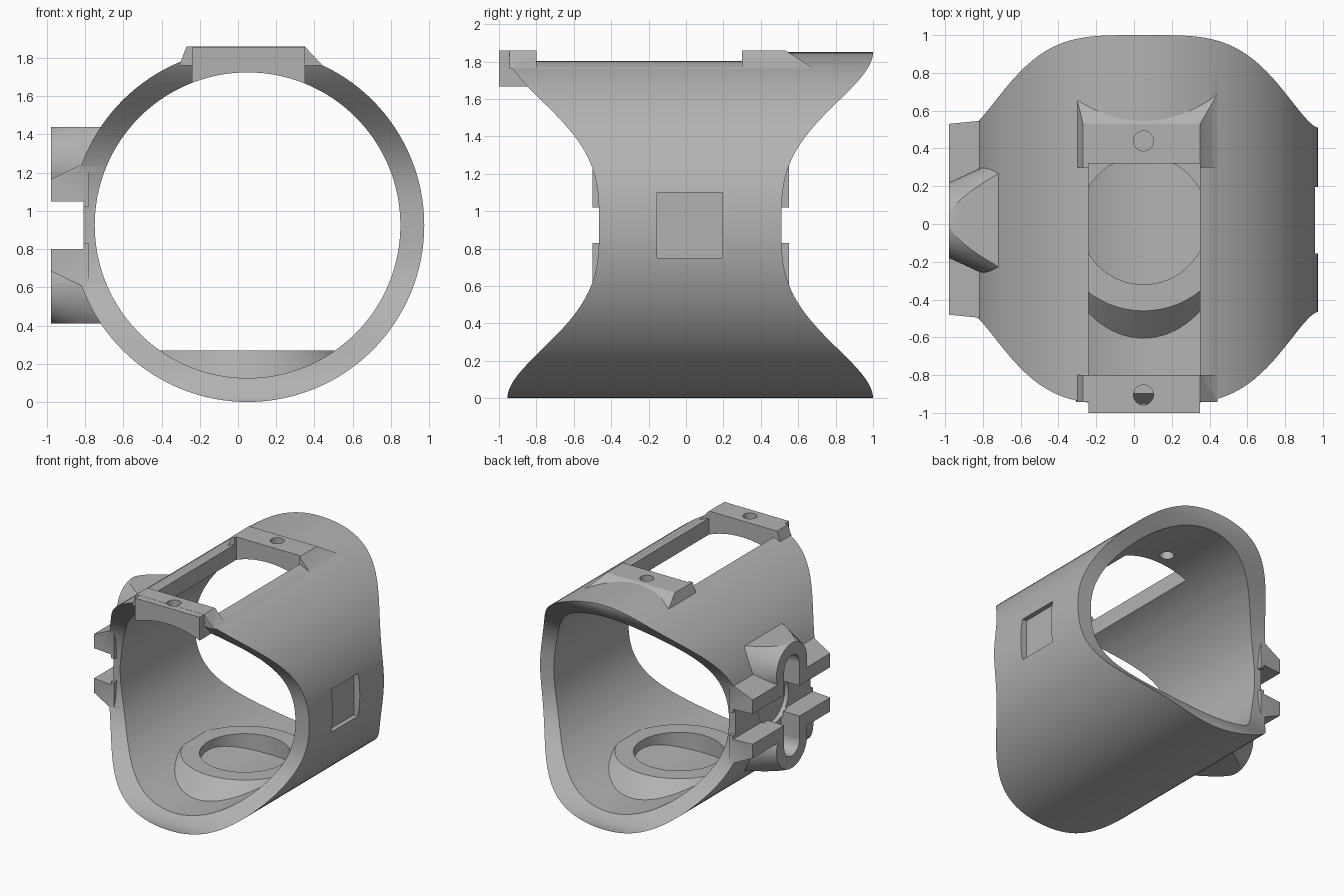
import bpy, bmesh, math
from mathutils import Matrix, Vector

if "Cube" in bpy.data.objects:
    bpy.data.objects.remove(bpy.data.objects["Cube"])

CX, CY, CZ, R_OUT, R_IN = 0.05, 0.0225, 0.925, 0.925, 0.80

grey = bpy.data.materials.new("matte grey")
grey.diffuse_color = (0.45, 0.45, 0.45, 1)
grey.use_nodes = True
grey.node_tree.nodes["Principled BSDF"].inputs["Base Color"].default_value = grey.diffuse_color


def finish(name, bm):
    bmesh.ops.recalc_face_normals(bm, faces=bm.faces)
    me = bpy.data.meshes.new(name)
    bm.to_mesh(me)
    bm.free()
    me.materials.append(grey)
    ob = bpy.data.objects.new(name, me)
    bpy.context.collection.objects.link(ob)
    return ob


def hull(name, pts):
    bm = bmesh.new()
    for p in pts:
        bm.verts.new(p)
    bmesh.ops.convex_hull(bm, input=bm.verts)
    bmesh.ops.dissolve_limit(bm, angle_limit=0.01, verts=bm.verts, edges=bm.edges)
    return finish(name, bm)


def rect(x0, x1, y0, y1, z):
    return [(x, y, z) for x in (x0, x1) for y in (y0, y1)]


def box(name, x0, x1, y0, y1, z0, z1):
    return hull(name, rect(x0, x1, y0, y1, z0) + rect(x0, x1, y0, y1, z1))


def cone(name, a, b, ra, rb, n=48):
    """Cone or cylinder from point a (radius ra) to point b (radius rb)."""
    a, b = Vector(a), Vector(b)
    rot = (b - a).to_track_quat('Z', 'Y').to_matrix().to_4x4()
    bm = bmesh.new()
    bmesh.ops.create_cone(bm, cap_ends=True, segments=n, radius1=ra, radius2=rb,
                          depth=(b - a).length,
                          matrix=Matrix.Translation((a + b) / 2) @ rot)
    return finish(name, bm)


def combine(ob, other, op):
    mod = ob.modifiers.new("cut", 'BOOLEAN')
    mod.operation, mod.solver, mod.object = op, 'EXACT', other
    bpy.context.view_layer.objects.active = ob
    bpy.ops.object.modifier_apply(modifier=mod.name)
    bpy.data.objects.remove(other, do_unlink=True)


def half_length(dz):
    t = min(1.0, abs(dz) / R_OUT) ** 1.63
    return 0.4875 + 0.49 * t * t * (3 - 2 * t)


# Sleeve: round body whose two ends are scooped in at mid height
bm = bmesh.new()
ROWS = 64
rows = []
for i in range(ROWS + 1):
    a = math.pi * i / ROWS
    dz, dx = -R_OUT * math.cos(a), R_OUT * math.sin(a)
    h = half_length(dz)
    xs = (CX,) if i in (0, ROWS) else (CX - dx, CX + dx)
    rows.append([[bm.verts.new((x, CY + s * h, CZ + dz)) for x in xs] for s in (-1, 1)])
for lo, hi in zip(rows, rows[1:]):
    for e in (0, 1):
        bm.faces.new(lo[e] + hi[e][::-1])
    for k in (0, -1):
        bm.faces.new((lo[0][k], hi[0][k], hi[1][k], lo[1][k]))
sleeve = finish("sleeve", bm)

# Top mounting blocks with flared flanks
parts = [
    hull("rear_block", rect(-0.27, 0.35, 0.30, 0.53, 1.86) + rect(-0.308, 0.443, 0.30, 0.69, 1.76)),
    hull("front_flare", rect(-0.27, 0.35, -0.943, -0.80, 1.86) + rect(-0.308, 0.443, -0.943, -0.80, 1.76)),
    box("front_block", -0.24, 0.35, -1.0, -0.79, 1.55, 1.859),
]

# Side clip: tapered rails with a rounded arch, mirrored above and below centre
for s in (1, -1):
    def zz(z, s=s):
        return CZ + s * (z - CZ)
    rail = [(x, y, zz(z)) for x, y0, y1, z1 in ((-0.98, -0.48, 0.53, 1.165), (-0.78, -0.50, 0.55, 1.262))
            for y in (y0, y1) for z in (1.02, z1)]
    parts.append(hull("rail", rail))
    arch = cone("arch", (-0.98, 0.02, zz(1.24)), (-0.68, 0.02, zz(1.24)), 0.20, 0.335)
    z0, z1 = sorted((zz(1.02), zz(1.44)))
    combine(arch, box("arch_limit", -2, 0, -1, 1, z0, z1), 'INTERSECT')
    parts.append(arch)
for p in parts:
    combine(sleeve, p, 'UNION')

# Bore, top window, screw holes and side pockets
cuts = [
    cone("bore", (CX, -2, CZ), (CX, 2, CZ), R_IN, R_IN, 128),
    box("window", -0.24, 0.35, -0.80, 0.32, 1.3, 2.2),
    box("side_pocket", 0.92, 1.2, -0.155, 0.195, 0.75, 1.10),
    box("clip_channel", -1.2, -0.81, -1.2, 1.2, 0.80, 1.05),
    box("clip_slot", -1.2, -0.812, -0.08, 0.12, 0.61, 1.24),
    cone("clip_recess", (-0.83, 0.02, CZ), (-0.775, 0.02, CZ), 0.2, 0.2),
]
for z in (0.61, 1.24):
    cuts.append(cone("slot_end", (-1.2, 0.02, z), (-0.812, 0.02, z), 0.1, 0.1, 32))
for y in (-0.905, 0.44):
    cuts.append(cone("screw_hole", (CX, y, 1.5), (CX, y, 2.1), 0.053, 0.053, 32))
for c in cuts:
    combine(sleeve, c, 'DIFFERENCE')

# Floor boss: sloped ring standing on the inside of the sleeve
boss = cone("floor_boss", (CX, 0.02, 0.07), (CX, 0.02, 0.27), 0.68, 0.48, 64)
combine(boss, cone("boss_hole", (CX, 0.02, 0), (CX, 0.02, 0.5), 0.34, 0.34, 64), 'DIFFERENCE')
combine(boss, cone("boss_limit", (CX, -2, CZ), (CX, 2, CZ), 0.86, 0.86, 128), 'INTERSECT')

for ob in (sleeve, boss):
    bpy.ops.object.select_all(action='DESELECT')
    ob.select_set(True)
    bpy.context.view_layer.objects.active = ob
    bpy.ops.object.shade_smooth_by_angle(angle=math.radians(25))
